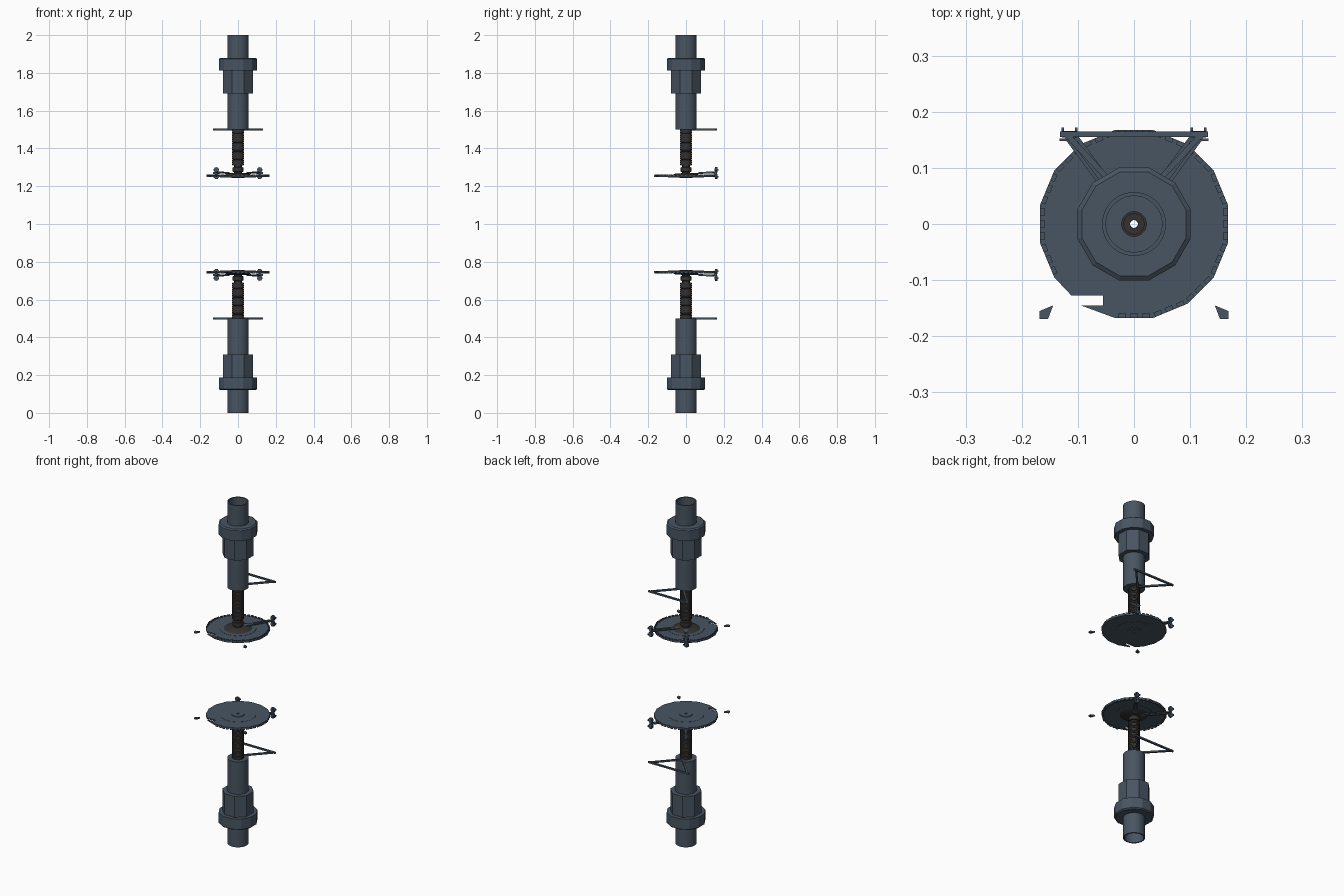
import bpy, bmesh
from math import pi, cos, sin, atan2
from mathutils import Vector, Matrix

if "Cube" in bpy.data.objects:
    bpy.data.objects.remove(bpy.data.objects["Cube"])

def material(name, c):
    m = bpy.data.materials.new(name)
    m.diffuse_color = (*c, 1)
    m.use_nodes = True
    m.node_tree.nodes["Principled BSDF"].inputs["Base Color"].default_value = m.diffuse_color
    return m

STEEL = material("slate_steel", (0.065, 0.09, 0.12))
DARK = material("dark_rod", (0.035, 0.032, 0.03))

# Everything is built as the lower half (world z) and mirrored about z = 1
def finish(name, bm, mat=STEEL, smooth=False):
    bmesh.ops.recalc_face_normals(bm, faces=bm.faces)
    bmesh.ops.translate(bm, verts=bm.verts, vec=(0, 0, -1))
    me = bpy.data.meshes.new(name)
    bm.to_mesh(me)
    bm.free()
    me.materials.append(mat)
    ob = bpy.data.objects.new(name, me)
    ob.location.z = 1
    bpy.context.collection.objects.link(ob)
    mod = ob.modifiers.new("mirror", 'MIRROR')
    mod.use_axis = (False, False, True)
    mod.use_mirror_merge = False
    if smooth:
        bpy.ops.object.select_all(action='DESELECT')
        ob.select_set(True)
        bpy.context.view_layer.objects.active = ob
        bpy.ops.object.shade_smooth_by_angle(angle=0.6)
    return ob

# Closed (r, z) profile turned around the z axis
def lathe(name, profile, n, mat=STEEL, smooth=False):
    bm = bmesh.new()
    rings = []
    for i in range(n):
        a = 2 * pi * (i + 0.5) / n
        rings.append([bm.verts.new((r * cos(a), r * sin(a), z)) for r, z in profile])
    k = len(profile)
    for i in range(n):
        p, q = rings[i], rings[(i + 1) % n]
        for j in range(k):
            bm.faces.new((p[j], q[j], q[(j + 1) % k], p[(j + 1) % k]))
    return finish(name, bm, mat, smooth)

def box(bm, centre, size, angle=0):
    m = Matrix.Translation(centre) @ Matrix.Rotation(angle, 4, 'Z') @ Matrix.Diagonal((*size, 1))
    bmesh.ops.create_cube(bm, size=1, matrix=m)

def bar(bm, a, b, w):
    a, b = Vector(a), Vector(b)
    d = b - a
    m = Matrix.Translation((a + b) / 2) @ d.to_track_quat('X', 'Z').to_matrix().to_4x4()
    bmesh.ops.create_cube(bm, size=1, matrix=m @ Matrix.Diagonal((d.length, w[0], w[1], 1)))

def prism(bm, points, z0, z1):
    f = bm.faces.new([bm.verts.new((x, y, z0)) for x, y in points])
    r = bmesh.ops.extrude_face_region(bm, geom=[f])
    vs = [v for v in r["geom"] if isinstance(v, bmesh.types.BMVert)]
    bmesh.ops.translate(bm, verts=vs, vec=(0, 0, z1 - z0))

# Hollow outer tube, collar and octagonal nut
lathe("outer_tube", [(0.057, 0), (0.057, 0.5), (0.022, 0.5), (0.022, 0.49),
                     (0.05, 0.49), (0.05, 0)], 32, smooth=True)
lathe("collar", [(0.055, 0.12), (0.096, 0.12), (0.104, 0.126), (0.104, 0.187), (0.055, 0.187)], 12)
lathe("octagonal_nut", [(0.055, 0.187), (0.085, 0.187), (0.085, 0.31), (0.055, 0.31)], 8)

# Ribbed inner rod
ribs = []
for i in range(19):
    z = 0.5 + i * 0.01
    ribs += [(0.031, z), (0.031, z + 0.007), (0.029, z + 0.0075), (0.029, z + 0.0095)]
lathe("ribbed_rod", [(0.018, 0.5)] + ribs + [(0.018, 0.69)], 20, DARK, True)

# Neck, hub and flare under the disc
lathe("hub", [(0.007, 0.69), (0.022, 0.69), (0.022, 0.699), (0.029, 0.701), (0.029, 0.722),
              (0.022, 0.725), (0.022, 0.731), (0.06, 0.734), (0.075, 0.742), (0.007, 0.742)],
      20, DARK, True)

# Sixteen-sided disc with an open slot in one edge
R = 0.171
ring = [(R * cos(2 * pi * (i + 0.5) / 16), R * sin(2 * pi * (i + 0.5) / 16)) for i in range(16)]
lathe("disc_core", [(0.007, 0.743), (0.098, 0.743), (0.098, 0.753), (0.007, 0.753)], 16)
lathe("disc_centre_boss", [(0.007, 0.75), (0.036, 0.75), (0.034, 0.756), (0.007, 0.756)], 20)
bm = bmesh.new()
inner = [(0.095 * x / R, 0.095 * y / R) for x, y in ring]
for i in range(16):
    j = (i + 1) % 16
    if i == 9:      # slotted segment
        prism(bm, [inner[i], ring[i], (-0.112, -0.127), (-0.055, -0.127), inner[j]], 0.744, 0.752)
    elif i == 10:
        prism(bm, [inner[i], (-0.055, -0.127), (-0.055, -0.145), (-0.095, -0.145), ring[j], inner[j]],
              0.744, 0.752)
    else:
        prism(bm, [inner[i], ring[i], ring[j], inner[j]], 0.744, 0.752)
finish("disc_plate", bm)

# Teeth around the disc rim
bm = bmesh.new()
for i in range(16):
    if i in (9, 10):
        continue
    a, b = Vector(ring[i]), Vector(ring[(i + 1) % 16])
    ang = atan2(b.y - a.y, b.x - a.x)
    for t in (1 / 6, 0.5, 5 / 6):
        p = a.lerp(b, t) * 0.975
        box(bm, (p.x, p.y, 0.741), (0.014, 0.008, 0.007), ang)
finish("rim_teeth", bm)

# Loose corner chips beside the disc
bm = bmesh.new()
for s in (-1, 1):
    prism(bm, [(s * 0.168, -0.155), (s * 0.144, -0.145), (s * 0.153, -0.169), (s * 0.168, -0.169)],
          0.744, 0.752)
finish("corner_chips", bm)

# Triangular frame at the tube end
bm = bmesh.new()
for s in (-1, 1):
    bar(bm, (0, 0.03, 0.5), (s * 0.122, 0.162, 0.5), (0.01, 0.009))
bar(bm, (-0.132, 0.16, 0.5), (0.132, 0.16, 0.5), (0.01, 0.009))
finish("triangular_frame", bm)

# Arms from hub to brackets
bm = bmesh.new()
for s in (-1, 1):
    bar(bm, (s * 0.02, 0.03, 0.734), (s * 0.114, 0.158, 0.728), (0.022, 0.005))
    bar(bm, (s * 0.05, 0.07, 0.730), (s * 0.105, 0.145, 0.726), (0.01, 0.009))
finish("disc_arms", bm)

# End brackets: plate, two rollers and prongs
bm = bmesh.new()
for s in (-1, 1):
    x = s * 0.115
    box(bm, (x, 0.157, 0.73), (0.014, 0.012, 0.05))
    box(bm, (x, 0.150, 0.73), (0.036, 0.004, 0.008))
    for z in (0.713, 0.749):
        m = Matrix.Translation((x, 0.16, z)) @ Matrix.Rotation(pi / 2, 4, 'X')
        bmesh.ops.create_cone(bm, cap_ends=True, segments=10, radius1=0.014, radius2=0.014,
                              depth=0.012, matrix=m)
        for t in (-1, 1):
            box(bm, (x + t * 0.012, 0.167, z), (0.004, 0.01, 0.008))
finish("end_brackets", bm)
